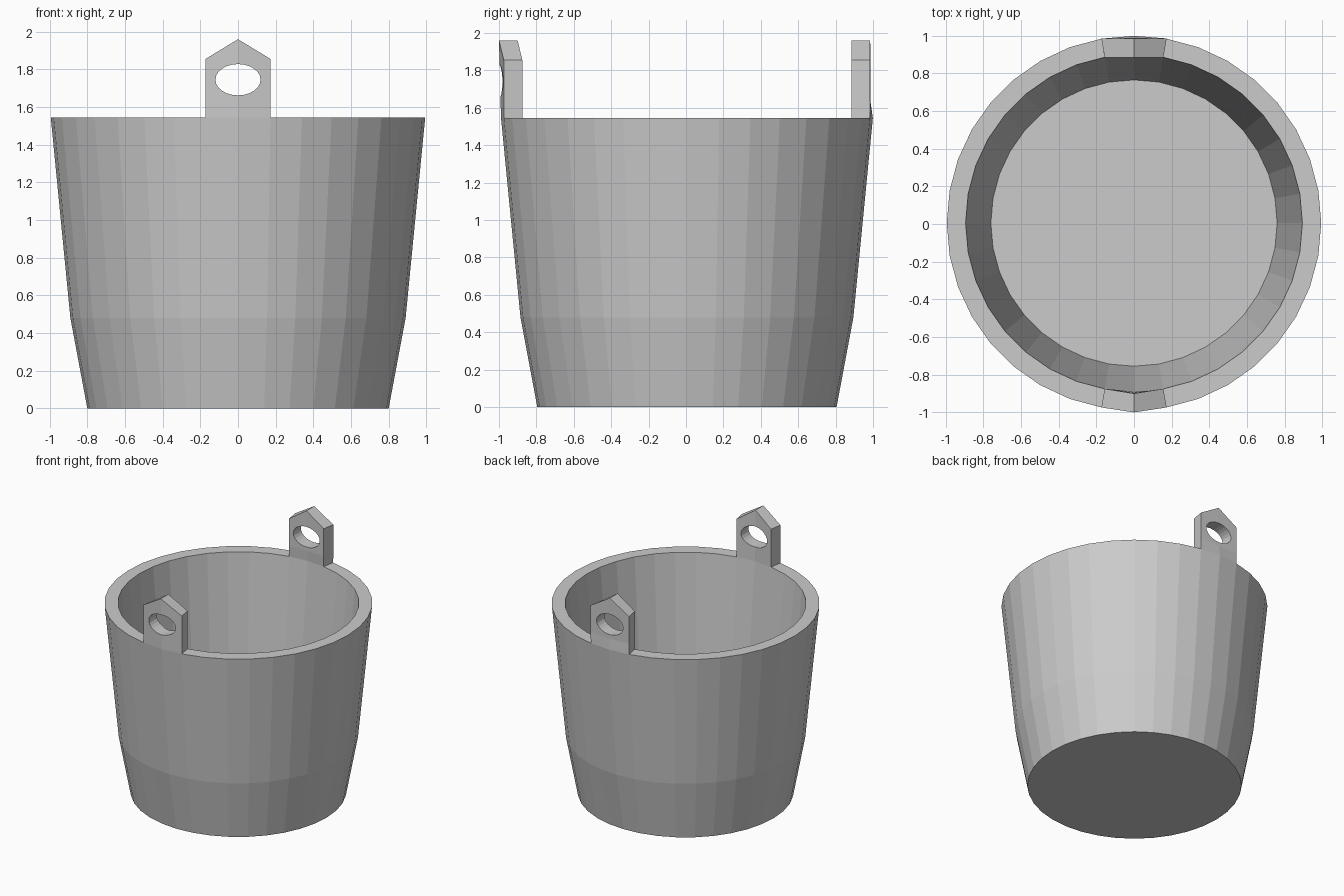
import bpy, bmesh
from math import sin, cos, pi

if "Cube" in bpy.data.objects:
    bpy.data.objects.remove(bpy.data.objects["Cube"])

SIDES = 36
CY = 0.005          # bucket axis sits slightly behind the origin
RIM_Z = 1.545
STEP = 2 * pi / SIDES


def finish(bm, name):
    bmesh.ops.recalc_face_normals(bm, faces=bm.faces)
    mesh = bpy.data.meshes.new(name)
    bm.to_mesh(mesh)
    bm.free()
    obj = bpy.data.objects.new(name, mesh)
    bpy.context.collection.objects.link(obj)
    return obj


def bridge(bm, a, b):
    n = len(a)
    for i in range(n):
        j = (i + 1) % n
        bm.faces.new((a[i], a[j], b[j], b[i]))


# Bucket: outer wall, rim, inner wall and floor in one lathe profile
def make_bucket():
    profile = [(0.80, 0), (0.89, 0.48), (0.994, RIM_Z), (0.894, RIM_Z), (0.76, 0.15)]
    bm = bmesh.new()
    rings = [[bm.verts.new((r * sin(i * STEP), CY + r * cos(i * STEP), z))
              for i in range(SIDES)] for r, z in profile]
    for a, b in zip(rings, rings[1:]):
        bridge(bm, a, b)
    bm.faces.new(rings[0])
    bm.faces.new(rings[-1])
    return finish(bm, "bucket")


# Lug: each row is (outer side y, outer mid y, inner side y, inner mid y, side z, mid z)
def make_lug(name, rows, cutter):
    wo, wi = 0.173, 0.156
    bm = bmesh.new()
    rings = []
    for os, om, ins, im, zs, zm in rows:
        pts = [(-wo, os, zs), (0, om, zm), (wo, os, zs),
               (wi, ins, zs), (0, im, zm), (-wi, ins, zs)]
        rings.append([bm.verts.new(p) for p in pts])
    for a, b in zip(rings, rings[1:]):
        bridge(bm, a, b)
    for r in (rings[0], rings[-1]):
        bm.faces.new((r[0], r[1], r[4], r[5]))
        bm.faces.new((r[1], r[2], r[3], r[4]))
    obj = finish(bm, name)
    mod = obj.modifiers.new("handle_hole", 'BOOLEAN')
    mod.operation = 'DIFFERENCE'
    mod.solver = 'EXACT'
    mod.object = cutter
    return obj


make_bucket()

# Oval cutter for the handle holes
bpy.ops.mesh.primitive_cylinder_add(vertices=24, radius=1, depth=3,
                                    location=(0, 0, 1.745), rotation=(pi / 2, 0, 0))
cutter = bpy.context.object
cutter.name = "hole_cutter"
cutter.scale = (0.12, 0.083, 1)
cutter.hide_render = True
cutter.display_type = 'WIRE'

# Front lug follows the rim curve, back lug flattens above the rim
make_lug("front_lug", [
    (-0.974, -0.989, -0.875, -0.889, RIM_Z, RIM_Z),
    (-0.974, -1.000, -0.875, -0.900, 1.855, 1.96)], cutter)
make_lug("back_lug", [
    (0.984, 0.999, 0.885, 0.899, RIM_Z, RIM_Z),
    (0.985, 0.987, 0.885, 0.888, 1.63, 1.63),
    (0.985, 0.985, 0.885, 0.885, 1.855, 1.96)], cutter)
